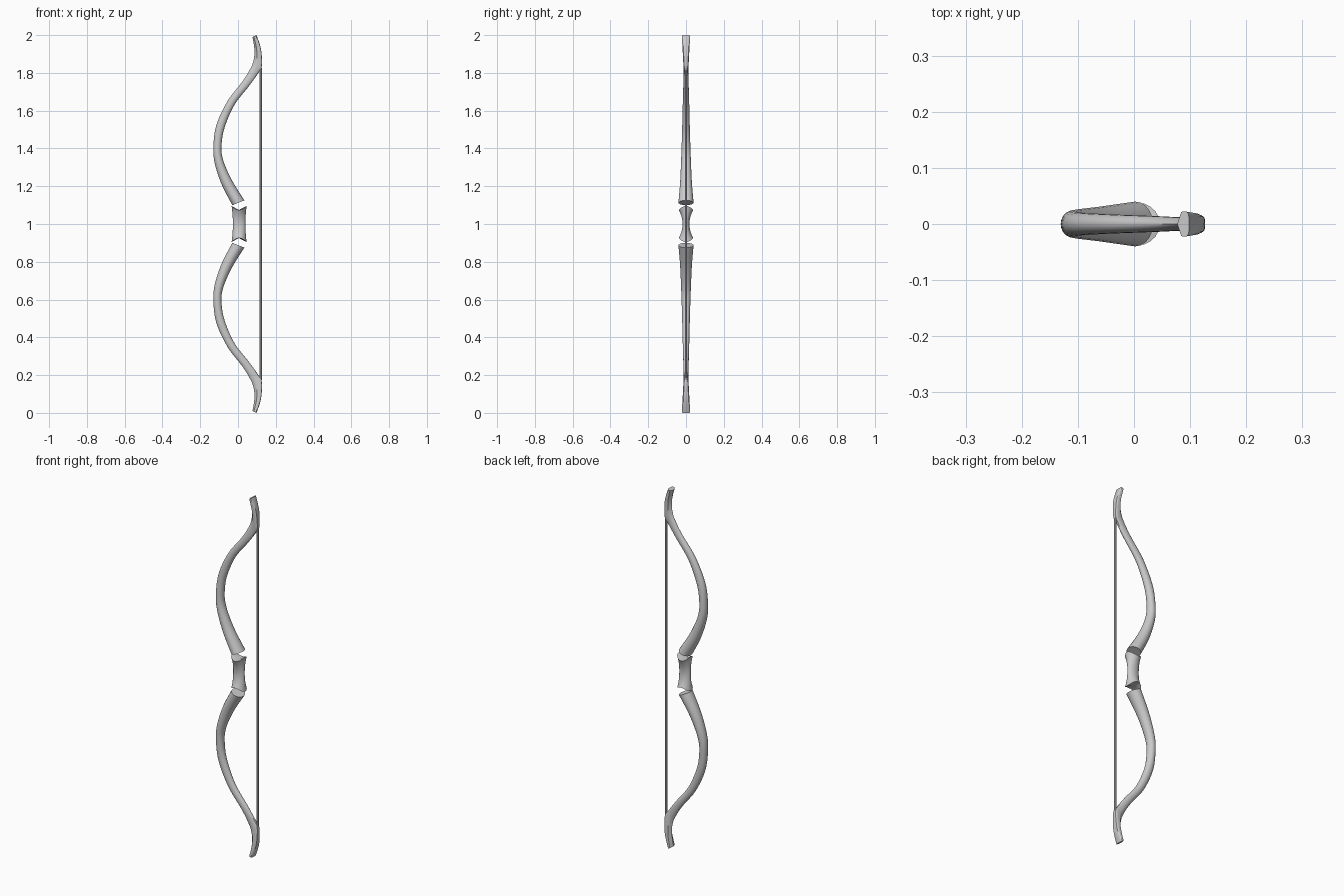
import bpy, bmesh, math

if "Cube" in bpy.data.objects:
    bpy.data.objects.remove(bpy.data.objects["Cube"])

SEG = 20

def make_object(name, rings, caps=None):
    """Skin a list of vertex rings and close both ends."""
    bm = bmesh.new()
    vr = [[bm.verts.new(p) for p in r] for r in rings]
    n = len(vr[0])
    for a, b in zip(vr, vr[1:]):
        for i in range(n):
            j = (i + 1) % n
            bm.faces.new((a[i], a[j], b[j], b[i]))
    for k, ring in enumerate((vr[0], vr[-1])):
        if caps:
            c = bm.verts.new(caps[k])
            for i in range(n):
                bm.faces.new((ring[i], ring[(i + 1) % n], c))
        else:
            bm.faces.new(ring)
    bmesh.ops.recalc_face_normals(bm, faces=bm.faces)
    me = bpy.data.meshes.new(name)
    bm.to_mesh(me)
    bm.free()
    ob = bpy.data.objects.new(name, me)
    bpy.context.collection.objects.link(ob)
    bpy.ops.object.select_all(action='DESELECT')
    ob.select_set(True)
    bpy.context.view_layer.objects.active = ob
    bpy.ops.object.shade_smooth_by_angle(angle=math.radians(35))
    return ob

def smooth(st, steps):
    """Catmull-Rom interpolation through the stations."""
    p = [st[0]] + st + [st[-1]]
    out = []
    for k in range(len(st) - 1):
        for s in range(steps):
            t = s / steps
            out.append([0.5 * (2 * b + (c - a) * t + (2 * a - 5 * b + 4 * c - d) * t * t
                               + (3 * b - a - 3 * c + d) * t ** 3)
                        for a, b, c, d in zip(*p[k:k + 4])])
    return out + [list(st[-1])]

# limb stations: outer edge x,z / inner edge x,z / half width y / blend to angular tip
stations = [
    (-0.030, 1.100, 0.034, 1.125, 0.040, 0),
    (-0.087, 1.210, -0.034, 1.235, 0.031, 0),
    (-0.124, 1.325, -0.079, 1.340, 0.026, 0),
    (-0.130, 1.415, -0.087, 1.415, 0.023, 0),
    (-0.114, 1.525, -0.071, 1.510, 0.020, 0),
    (-0.056, 1.650, -0.019, 1.630, 0.017, 0),
    (0.024, 1.755, 0.058, 1.730, 0.014, 0.1),
    (0.064, 1.820, 0.108, 1.800, 0.012, 0.4),
    (0.082, 1.865, 0.126, 1.835, 0.014, 0.8),
    (0.087, 1.920, 0.122, 1.925, 0.018, 1),
    (0.077, 1.990, 0.098, 2.000, 0.022, 1),
]

def limb(name, side):
    rings = []
    for lx, lz, rx, rz, w, b in smooth(stations, 5):
        ring = []
        for i in range(SEG):
            a = 2 * math.pi * i / SEG
            u, v = math.cos(a), math.sin(a)
            if abs(v) < 1e-6:
                v = 0
            else:
                hexv = min(1, (1 + u) / 0.7, 0.7 + (1 - u))
                v = (1 - b) * v + b * math.copysign(hexv, v)
            t = (u + 1) / 2
            z = lz + (rz - lz) * t
            ring.append((lx + (rx - lx) * t, w * v, 1 + side * (z - 1)))
        rings.append(ring)
    return make_object(name, rings)

limb("upper_limb", 1)
limb("lower_limb", -1)

# waisted grip with saddle-shaped ends
rings = []
for k in range(13):
    t = k / 6 - 1
    ring = []
    for i in range(SEG):
        a = 2 * math.pi * i / SEG
        c, s = math.cos(a), math.sin(a)
        x = 0.006 + c * (0.033 + 0.007 * t * t)
        y = s * (0.018 + 0.020 * t * t)
        ring.append((x, y, 1 + t * (0.074 + 0.022 * c * c)))
    rings.append(ring)
make_object("grip", rings, caps=[(0.004, 0, 0.926), (0.004, 0, 1.074)])

# bowstring
rings = [[(0.121 + 0.006 * math.cos(math.pi * i / 4), 0.006 * math.sin(math.pi * i / 4), z)
          for i in range(8)] for z in (0.175, 1.0, 1.825)]
make_object("bowstring", rings)
